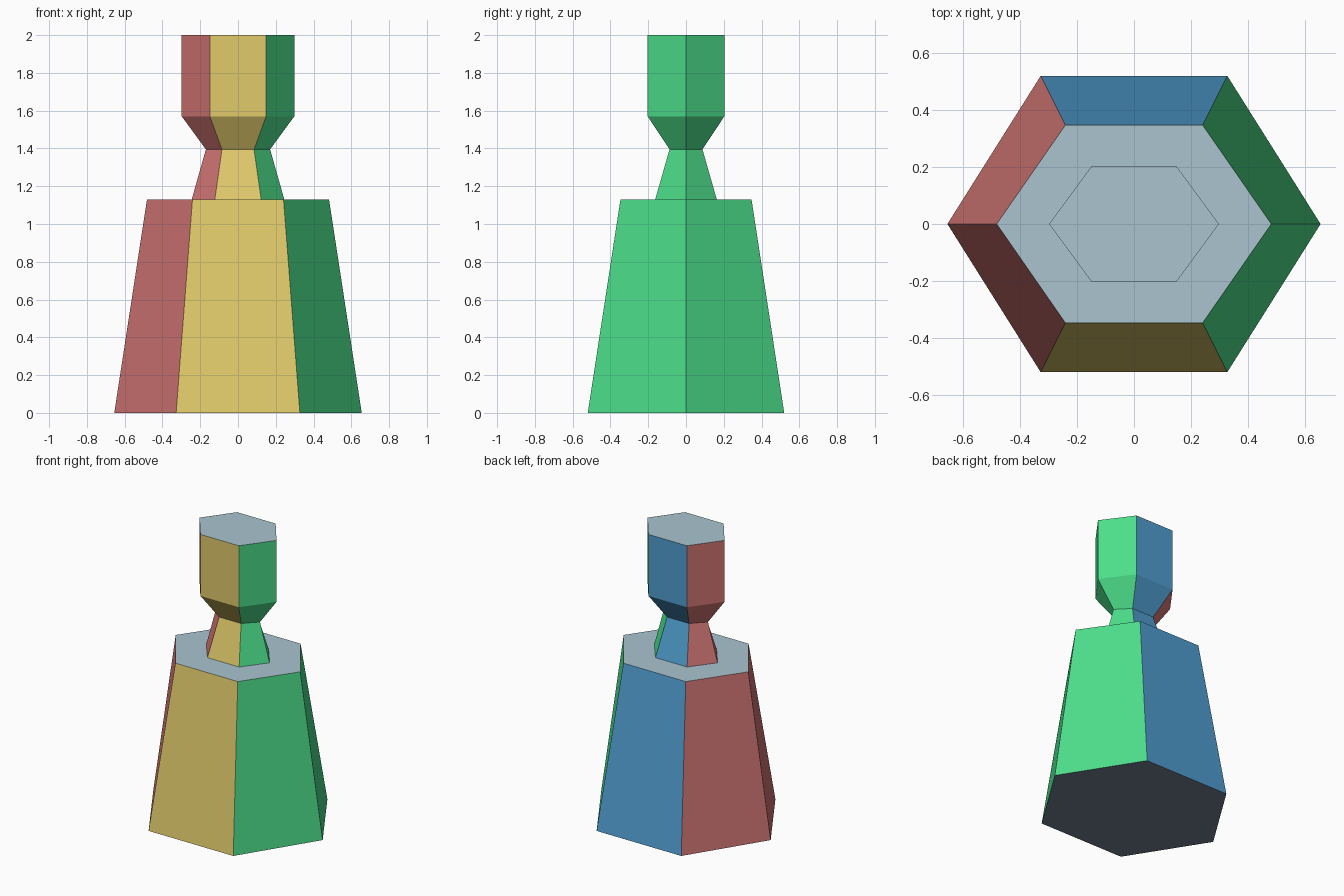
import bpy
import bmesh

if "Cube" in bpy.data.objects:
    bpy.data.objects.remove(bpy.data.objects["Cube"])


def srgb(r, g, b):
    """8-bit display colour to a linear RGBA value."""
    def lin(c):
        c /= 255
        return c / 12.92 if c <= 0.04045 else ((c + 0.055) / 1.055) ** 2.4
    return (lin(r), lin(g), lin(b), 1.0)


PALETTE = [
    ("front_yellow", srgb(224, 202, 107)),
    ("right_green", srgb(76, 222, 138)),
    ("back_blue", srgb(80, 158, 208)),
    ("left_red", srgb(210, 118, 117)),
    ("top_pale_blue_grey", srgb(170, 196, 207)),
    ("bottom_dark_slate", srgb(112, 122, 142)),
]
MATERIALS = []
for mat_name, colour in PALETTE:
    mat = bpy.data.materials.new(mat_name)
    mat.diffuse_color = colour
    mat.use_nodes = True
    mat.node_tree.nodes["Principled BSDF"].inputs["Base Color"].default_value = mat.diffuse_color
    MATERIALS.append(mat)


def colour_index(n):
    """Each colour marks the direction a face points in."""
    if n.z > 0.9:
        return 4
    if n.z < -0.9:
        return 5
    if abs(n.x) > 0.4:
        return 1 if n.x > 0 else 3
    return 0 if n.y < 0 else 2


def hex_loft(name, rings, cap_bottom=False, cap_top=False):
    """Skin hexagonal rings given as (x radius, y half depth, z)."""
    bm = bmesh.new()
    loops = []
    for rx, ry, z in rings:
        corners = [(rx, 0), (rx / 2, ry), (-rx / 2, ry),
                   (-rx, 0), (-rx / 2, -ry), (rx / 2, -ry)]
        loops.append([bm.verts.new((x, y, z)) for x, y in corners])
    for low, high in zip(loops, loops[1:]):
        for i in range(6):
            j = (i + 1) % 6
            bm.faces.new((low[i], low[j], high[j], high[i]))
    if cap_bottom:
        bm.faces.new(loops[0][::-1])
    if cap_top:
        bm.faces.new(loops[-1])
    bm.normal_update()
    for face in bm.faces:
        face.material_index = colour_index(face.normal)
    mesh = bpy.data.meshes.new(name)
    bm.to_mesh(mesh)
    bm.free()
    for mat in MATERIALS:
        mesh.materials.append(mat)
    obj = bpy.data.objects.new(name, mesh)
    bpy.context.collection.objects.link(obj)
    return obj


# Tapered body with a flat shoulder running in to the neck
hex_loft("body", [(0.655, 0.52, 0), (0.482, 0.347, 1.13), (0.245, 0.163, 1.13)],
         cap_bottom=True)
# Narrowing neck
hex_loft("neck", [(0.245, 0.163, 1.13), (0.17, 0.087, 1.395)])
# Flared head with straight sides and a flat top
hex_loft("head", [(0.17, 0.087, 1.395), (0.298, 0.203, 1.57), (0.298, 0.203, 2.0)],
         cap_top=True)
